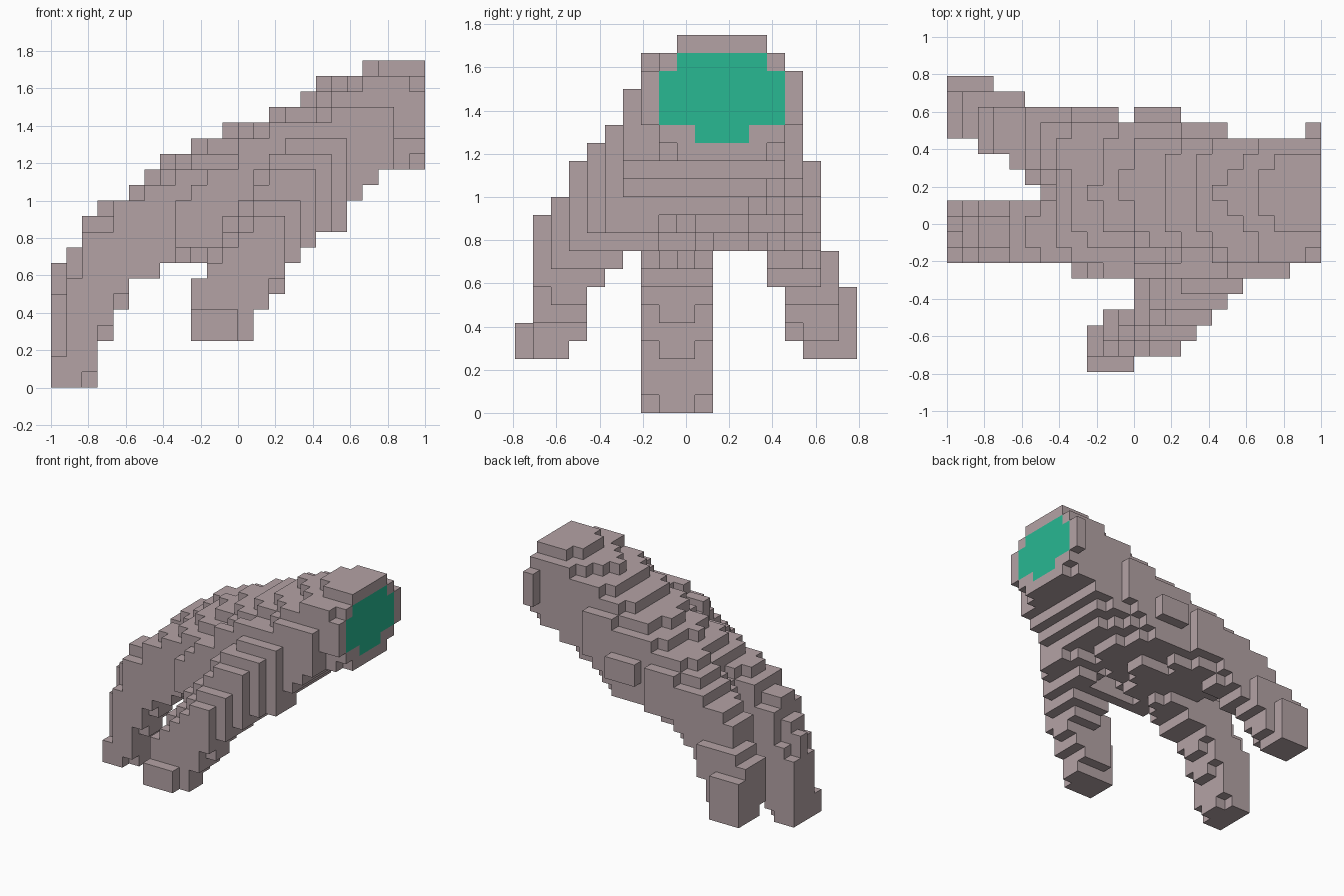
import bpy, bmesh
from itertools import product
from mathutils import Vector

if "Cube" in bpy.data.objects:
    bpy.data.objects.remove(bpy.data.objects["Cube"], do_unlink=True)

NX, NY, NZ = 24, 19, 21
S = 1 / 12          # edge of one cube


def material(name, rgb):
    m = bpy.data.materials.new(name)
    m.use_nodes = True
    m.diffuse_color = (*rgb, 1)
    bsdf = next(n for n in m.node_tree.nodes if n.type == 'BSDF_PRINCIPLED')
    bsdf.inputs["Base Color"].default_value = (*rgb, 1)
    bsdf.inputs["Roughness"].default_value = 0.8
    return m


skin = material("grey_mauve", (0.455, 0.365, 0.378))
green = material("sea_green", (0.021, 0.48, 0.29))

# Limbs: squash in y, then path points (x, y, z, radius)
LIMBS = {
    "palm": (0.85, [(-.20, .16, 1.01, .26), (.10, .18, 1.10, .32), (.30, .16, 1.19, .335),
                    (.46, .165, 1.28, .335), (.62, .165, 1.34, .32), (.88, .165, 1.455, .31),
                    (1.3, .165, 1.46, .31)]),
    "left_finger": (1.0, [(-.875, .65, .42, .20), (-.82, .59, .58, .21), (-.66, .495, .79, .215),
                          (-.35, .40, .97, .24), (.15, .36, 1.12, .29)]),
    "middle_finger": (1.0, [(-.90, -.04, .19, .20), (-.86, -.04, .42, .20), (-.70, -.04, .68, .22),
                            (-.45, -.04, .86, .23), (-.15, .0, 1.0, .26)]),
    "right_finger": (1.0, [(-.08, -.64, .40, .20), (.04, -.54, .62, .21), (.20, -.46, .82, .235),
                           (.38, -.24, 1.08, .27), (.60, .0, 1.28, .28)]),
}

# Stepped outlines, in cubes: floor and ceiling along x and y, and x reach along y
FLOOR_X = [0, 0, 0, 3, 5, 7, 7, 8, 8, 3, 3, 3, 3, 5, 6, 8, 9, 10, 10, 12, 13, 14, 14, 14]
CEIL_X = [8, 9, 11, 12, 12, 13, 14, 15, 15, 16, 16, 17, 17, 17, 18, 18, 19, 20, 20, 20, 21, 21, 21, 21]
FLOOR_Y = [3, 3, 3, 4, 7, 8, 9, 0, 0, 0, 0, 9, 9, 9, 7, 4, 3, 3, 3]
CEIL_Y = [5, 11, 12, 14, 15, 16, 18, 20, 20, 21, 21, 21, 21, 21, 20, 19, 14, 9, 7]
START_Y = [9, 9, 9, 10, 12, 12, 8, 0, 0, 0, 0, 6, 5, 4, 2, 0, 0, 0, 0]
END_Y = [12, 15, 16, 17, 18, 19, 22, 24, 24, 24, 24, 24, 24, 24, 24, 18, 11, 5, 3]

# Raised blocks: inclusive cube ranges in x, y, z
BLOCKS = [
    ("left_side_plate", (12, 14), (16, 16), (12, 13)),
    ("left_wrist_plate", (23, 23), (15, 15), (16, 18)),
    ("right_wrist_plate", (18, 23), (7, 7), (16, 18)),
    ("right_wrist_plate", (20, 22), (7, 7), (19, 19)),
    ("right_fingertip_plate", (9, 11), (0, 0), (3, 4)),
    ("middle_finger", (0, 1), (7, 10), (0, 0)),
    # stepped wall along the right side of the palm
    ("right_palm_side", (8, 9), (6, 6), (9, 11)),
    ("right_palm_side", (10, 11), (6, 6), (9, 13)),
    ("right_palm_side", (12, 13), (6, 6), (9, 15)),
    ("right_palm_side", (14, 17), (6, 6), (10, 16)),
    ("right_palm_side", (18, 18), (6, 6), (12, 17)),
    ("right_palm_side", (19, 21), (6, 6), (14, 17)),
]

# Bevelled corners of the middle finger: inclusive cube ranges in x, y, z
CUTS = [
    ((0, 0), (7, 7), (2, 8)), ((0, 0), (8, 8), (6, 8)), ((0, 0), (10, 10), (6, 8)),
    ((1, 1), (7, 7), (7, 9)), ((1, 1), (10, 10), (7, 9)),
    ((2, 3), (7, 7), (10, 12)), ((2, 3), (10, 10), (10, 12)),
]


def centre(i, j, k):
    return Vector((-1 + (i + .5) * S, (j + .5 - NY / 2) * S, (k + .5) * S))


def in_limb(p, squash, path):
    q = Vector((p.x, p.y * squash, p.z))
    for a, b in zip(path, path[1:]):
        va = Vector((a[0], a[1] * squash, a[2]))
        d = Vector((b[0], b[1] * squash, b[2])) - va
        t = max(0, min(1, (q - va).dot(d) / d.length_squared))
        if (q - va - d * t).length < a[3] + (b[3] - a[3]) * t:
            return True
    return False


def in_outline(i, j, k):
    return (FLOOR_X[i] <= k < CEIL_X[i] and FLOOR_Y[j] <= k < CEIL_Y[j]
            and START_Y[j] <= i < END_Y[j])


def box_cells(*ranges):
    return product(*(range(a, b + 1) for a, b in ranges))


# Assign every filled cube to one part
cells = {}
for c in product(range(NX), range(NY), range(NZ)):
    if in_outline(*c):
        for name, limb in LIMBS.items():
            if in_limb(centre(*c), *limb):
                cells[c] = name
                break
for ranges in CUTS:
    for c in box_cells(*ranges):
        cells.pop(c, None)
for name, *ranges in BLOCKS:
    for c in box_cells(*ranges):
        cells[c] = name


def is_green(c, n):
    # Stepped patch on the wrist end
    i, j, k = c
    if i != NX - 1 or n[0] != 1:
        return False
    return ((16 <= k <= 18 and 8 <= j <= 14) or (k == 19 and 9 <= j <= 13)
            or (k == 15 and 10 <= j <= 12))


def build(name):
    # Outer faces of the part's cubes only
    bm = bmesh.new()
    verts = {}
    for c, owner in cells.items():
        if owner != name:
            continue
        for axis, sign in product(range(3), (1, -1)):
            n = [0, 0, 0]
            n[axis] = sign
            if tuple(c[a] + n[a] for a in range(3)) in cells:
                continue
            u, v = (axis + 1) % 3, (axis + 2) % 3
            loop = []
            for du, dv in ((0, 0), (1, 0), (1, 1), (0, 1))[::sign]:
                g = list(c)
                g[axis] += sign > 0
                g[u] += du
                g[v] += dv
                g = tuple(g)
                if g not in verts:
                    verts[g] = bm.verts.new(centre(*g) - Vector((S, S, S)) / 2)
                loop.append(verts[g])
            f = bm.faces.new(loop)
            f.material_index = int(is_green(c, n))
    bmesh.ops.dissolve_limit(bm, angle_limit=0.01, verts=bm.verts[:], edges=bm.edges[:],
                             delimit={'MATERIAL'})
    me = bpy.data.meshes.new(name)
    bm.to_mesh(me)
    bm.free()
    me.materials.append(skin)
    me.materials.append(green)
    bpy.context.scene.collection.objects.link(bpy.data.objects.new(name, me))


for part in sorted(set(cells.values())):
    build(part)
